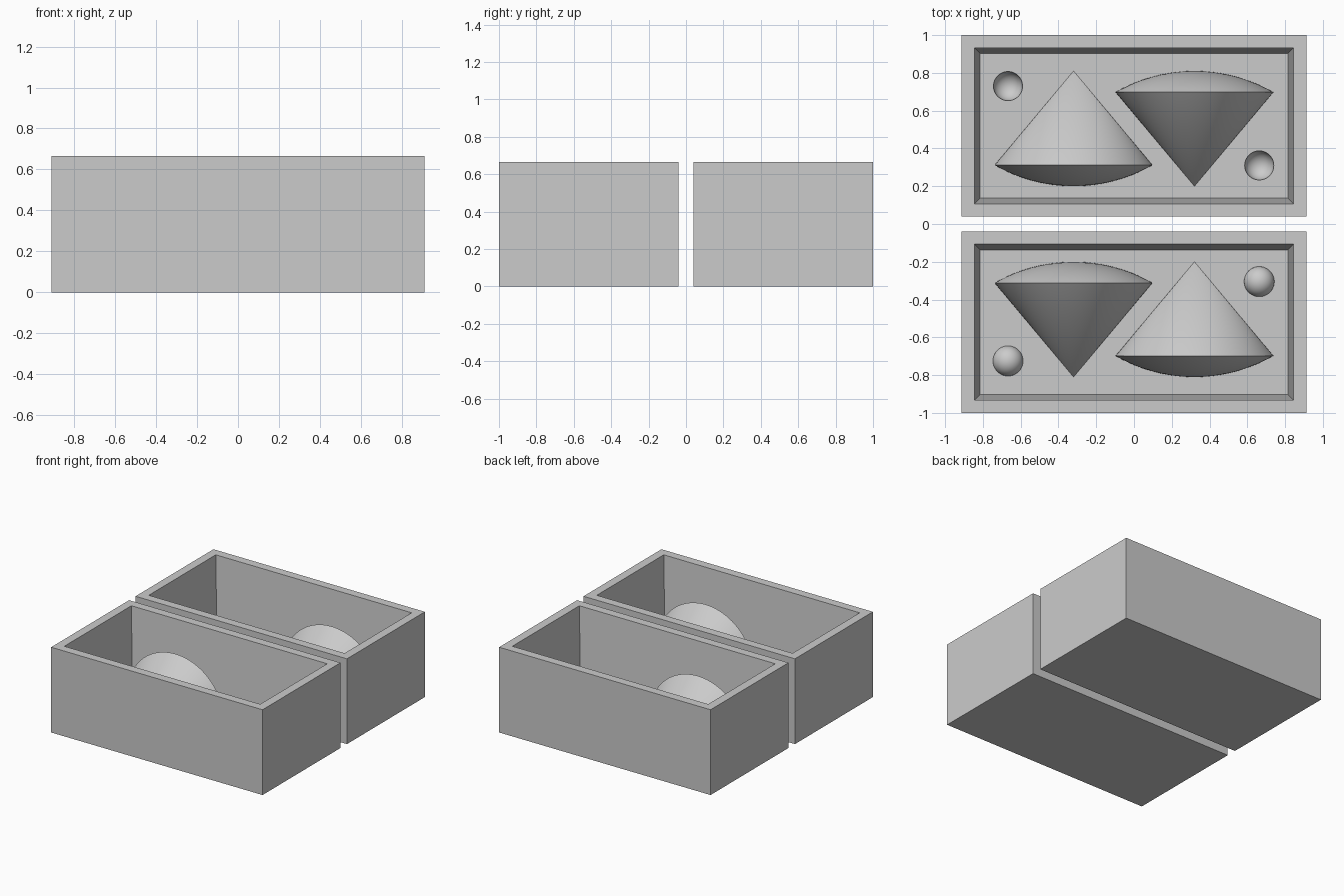
import bpy, bmesh, math
from mathutils import Vector, Matrix

if "Cube" in bpy.data.objects:
    bpy.data.objects.remove(bpy.data.objects["Cube"], do_unlink=True)

HEIGHT, FLOOR = 0.665, 0.09

grey = bpy.data.materials.new("light grey")
grey.use_nodes = True
grey.diffuse_color = (0.6, 0.6, 0.6, 1)
grey.node_tree.nodes["Principled BSDF"].inputs["Base Color"].default_value = (0.6, 0.6, 0.6, 1)


def finish(bm, name, loc=(0, 0, 0)):
    """Turn a bmesh into a named, coloured object."""
    bmesh.ops.recalc_face_normals(bm, faces=bm.faces)
    mesh = bpy.data.meshes.new(name)
    bm.to_mesh(mesh)
    bm.free()
    mesh.materials.append(grey)
    obj = bpy.data.objects.new(name, mesh)
    obj.location = loc
    bpy.context.collection.objects.link(obj)
    return obj


def activate(obj):
    bpy.ops.object.select_all(action='DESELECT')
    obj.select_set(True)
    bpy.context.view_layer.objects.active = obj


def smooth(obj):
    activate(obj)
    bpy.ops.object.shade_smooth_by_angle(angle=math.radians(25))


def half_turned(name, profile, loc):
    """Half solid of revolution about y, lying on its flat side."""
    bm = bmesh.new()
    verts = [bm.verts.new((r, a, 0)) for r, a in profile]
    edges = [bm.edges.new(pair) for pair in zip(verts, verts[1:])]
    bmesh.ops.spin(bm, geom=verts + edges, cent=(0, 0, 0), axis=(0, 1, 0),
                   angle=-math.pi, steps=48)
    bmesh.ops.remove_doubles(bm, verts=bm.verts, dist=1e-5)
    bmesh.ops.holes_fill(bm, edges=[e for e in bm.edges if e.is_boundary])
    obj = finish(bm, name, loc)
    smooth(obj)
    return obj


def tray(name, y):
    """Open box with slightly drafted inner walls."""
    bm = bmesh.new()
    bmesh.ops.create_cube(bm, size=1, matrix=Matrix.LocRotScale(
        Vector((0, y, HEIGHT / 2)), None, Vector((1.824, 0.96, HEIGHT))))
    top = max(bm.faces, key=lambda f: f.calc_center_median().z)
    for width in (0.067, 0.03):
        bmesh.ops.inset_region(bm, faces=[top], thickness=width, use_even_offset=True)
    for v in top.verts:
        v.co.z = FLOOR
    return finish(bm, name)


def cone_profile(direction):
    """Cone with a shallow domed base; direction is where the tip points."""
    radius, tip, edge, sagitta = 0.418, 0.81, 0.312, 0.112
    dome = (radius ** 2 + sagitta ** 2) / (2 * sagitta)
    limit = math.asin(radius / dome)
    points = [(0, tip)]
    for i in range(13):
        t = limit * (1 - i / 12)
        points.append((dome * math.sin(t), edge - sagitta + dome * (1 - math.cos(t))))
    middle = 0.505
    return [(r, direction * (a - middle)) for r, a in points]


def knob_profile(radius):
    angles = [math.pi * i / 24 for i in range(25)]
    return [(radius * math.sin(t), radius * math.cos(t)) for t in angles]


# Trays, mirrored front to back, each with two opposed half cones
trays = {}
for label, side in (("back", 1), ("front", -1)):
    trays[label] = tray(label + "_tray", side * 0.52)
    for part, x, tip in (("right", -0.32, side), ("left", 0.32, -side)):
        half_turned(f"{label}_{part}_half_cone", cone_profile(tip),
                    (x, side * 0.505, FLOOR))

# Registration knobs in the front tray, matching sockets in the back tray
for part, x, y in (("right", -0.667, 0.73), ("left", 0.663, 0.31)):
    half_turned("front_" + part + "_knob", knob_profile(0.08), (x, -y + 0.005, FLOOR))
    bm = bmesh.new()
    bmesh.ops.create_uvsphere(bm, u_segments=48, v_segments=24, radius=0.077)
    cutter = finish(bm, "socket_cutter", (x, y, FLOOR))
    cutter.hide_render = True
    activate(trays["back"])
    cut = trays["back"].modifiers.new("socket", 'BOOLEAN')
    cut.operation = 'DIFFERENCE'
    cut.solver = 'EXACT'
    cut.object = cutter
    bpy.ops.object.modifier_apply(modifier=cut.name)
    bpy.data.objects.remove(cutter, do_unlink=True)
smooth(trays["back"])
